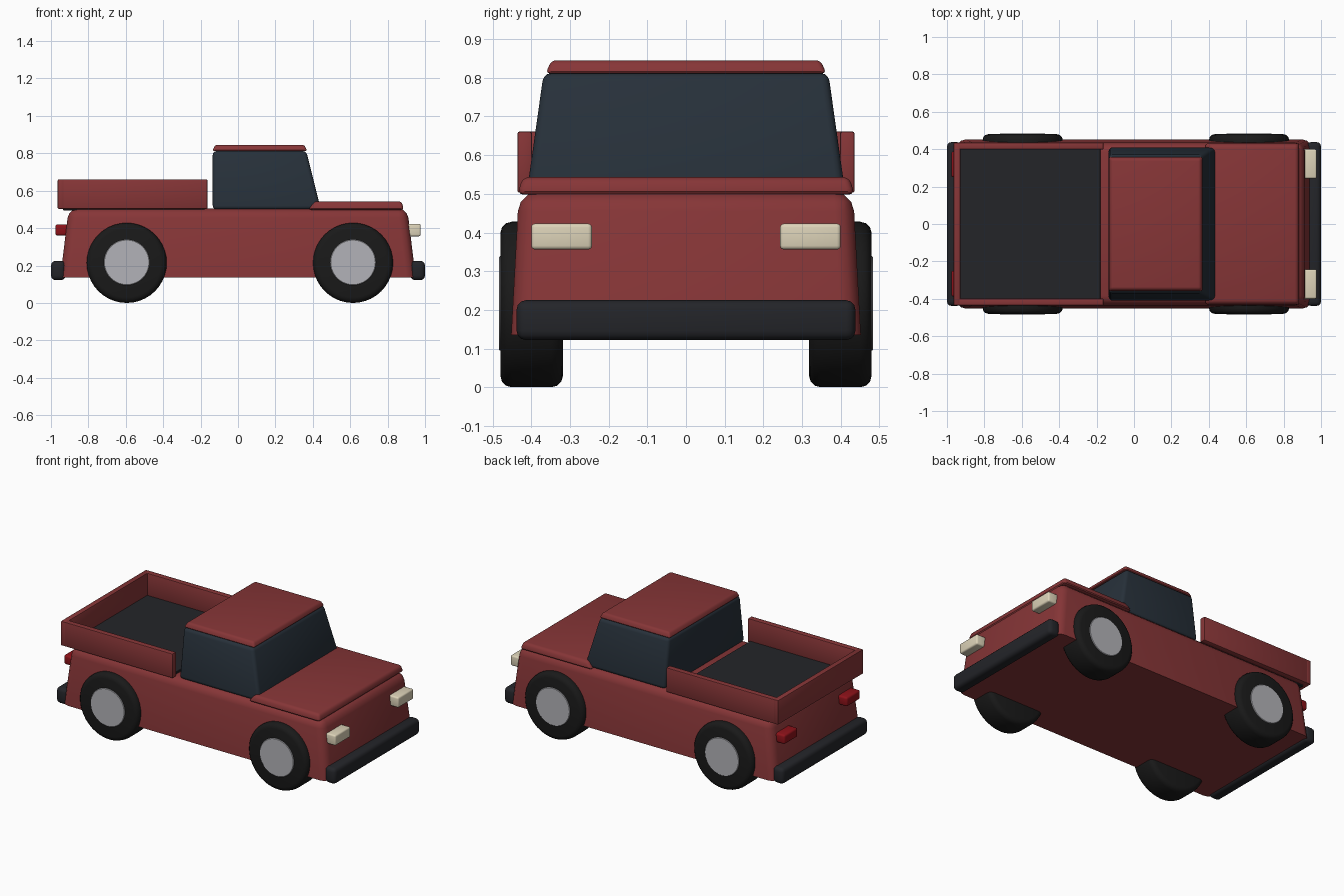
import bpy, bmesh, math
from mathutils import Matrix

if "Cube" in bpy.data.objects:
    bpy.data.objects.remove(bpy.data.objects["Cube"])


def paint(name, rgb):
    m = bpy.data.materials.new(name)
    m.diffuse_color = (*rgb, 1)
    m.use_nodes = True
    m.node_tree.nodes["Principled BSDF"].inputs["Base Color"].default_value = m.diffuse_color
    return m


RED = paint("red_paint", (0.24, 0.036, 0.038))
GLASS = paint("dark_glass", (0.02, 0.03, 0.042))
TRIM = paint("dark_trim", (0.017, 0.018, 0.022))
RUBBER = paint("rubber", (0.01, 0.01, 0.01))
METAL = paint("wheel_metal", (0.45, 0.45, 0.48))
LAMP = paint("lamp_cream", (0.72, 0.65, 0.48))
TAIL = paint("lamp_red", (0.27, 0.006, 0.01))


def finish(name, bm, mat):
    bmesh.ops.recalc_face_normals(bm, faces=bm.faces)
    me = bpy.data.meshes.new(name)
    bm.to_mesh(me)
    bm.free()
    for p in me.polygons:
        p.use_smooth = True
    me.set_sharp_from_angle(angle=math.radians(35))
    me.materials.append(mat)
    ob = bpy.data.objects.new(name, me)
    bpy.context.collection.objects.link(ob)
    return ob


def block(name, mat, x, y, z, bevel, top_x=None, top_y=None, flat_base=False, segs=3):
    """Rounded box from ranges, with an optional different top rectangle."""
    top_x, top_y = top_x or x, top_y or y
    bm = bmesh.new()
    bmesh.ops.create_cube(bm, size=1)
    for v in bm.verts:
        i, j, k = (int(c > 0) for c in v.co)
        v.co = ((top_x if k else x)[i], (top_y if k else y)[j], z[k])
    edges = [e for e in bm.edges
             if not (flat_base and all(v.co.z < z[0] + 1e-5 for v in e.verts))]
    bmesh.ops.bevel(bm, geom=edges, offset=bevel, segments=segs, profile=0.5,
                    affect='EDGES', clamp_overlap=True)
    return finish(name, bm, mat)


def disc(name, mat, x, y, z, radius, width, bevel, segs):
    """Cylinder along y with rounded rims."""
    bm = bmesh.new()
    bmesh.ops.create_cone(bm, cap_ends=True, segments=40, radius1=radius, radius2=radius,
                          depth=width,
                          matrix=Matrix.Translation((x, y, z)) @ Matrix.Rotation(math.pi / 2, 4, 'X'))
    rims = [e for e in bm.edges if any(len(f.verts) > 4 for f in e.link_faces)]
    bmesh.ops.bevel(bm, geom=rims, offset=bevel, segments=segs, profile=0.5, affect='EDGES')
    return finish(name, bm, mat)


def sym(w):
    return (-w, w)


# Body, hood, cab and roof
block("body", RED, (-0.95, 0.95), sym(0.452), (0.135, 0.505), 0.05,
      (-0.905, 0.905), sym(0.432), flat_base=True)
block("hood", RED, (0.375, 0.887), sym(0.436), (0.498, 0.543), 0.016,
      (0.41, 0.875), sym(0.422))
block("cab_glass", GLASS, (-0.135, 0.443), sym(0.412), (0.5, 0.812), 0.02,
      (-0.135, 0.365), sym(0.368))
block("roof", RED, (-0.138, 0.37), sym(0.363), (0.811, 0.845), 0.012,
      (-0.122, 0.355), sym(0.348))

# Cargo bed
block("bed_floor", TRIM, (-0.935, -0.178), sym(0.402), (0.495, 0.518), 0.003, segs=1)
block("tailgate", RED, (-0.964, -0.928), sym(0.436), (0.503, 0.661), 0.006, segs=2)
for side, s in (("right", -1), ("left", 1)):
    block(side + "_bed_wall", RED, (-0.94, -0.163), sorted((s * 0.398, s * 0.436)),
          (0.503, 0.661), 0.006, segs=2)

# Bumpers
block("front_bumper", TRIM, (0.922, 1.0), sym(0.438), (0.122, 0.225), 0.024)
block("rear_bumper", TRIM, (-1.0, -0.922), sym(0.438), (0.122, 0.225), 0.024)

# Lamps and wheels on both sides
for side, s in (("right", -1), ("left", 1)):
    block(side + "_headlight", LAMP, (0.9, 0.977), sorted((s * 0.243, s * 0.4)),
          (0.356, 0.423), 0.01)
    block(side + "_tail_light", TAIL, (-0.977, -0.9), sorted((s * 0.25, s * 0.388)),
          (0.36, 0.42), 0.012)
    for end, x in (("front", 0.615), ("rear", -0.595)):
        disc(f"{end}_{side}_tyre", RUBBER, x, s * 0.399, 0.214, 0.214, 0.162, 0.03, 3)
        disc(f"{end}_{side}_hub", METAL, x, s * 0.452, 0.217, 0.122, 0.064, 0.003, 1)
